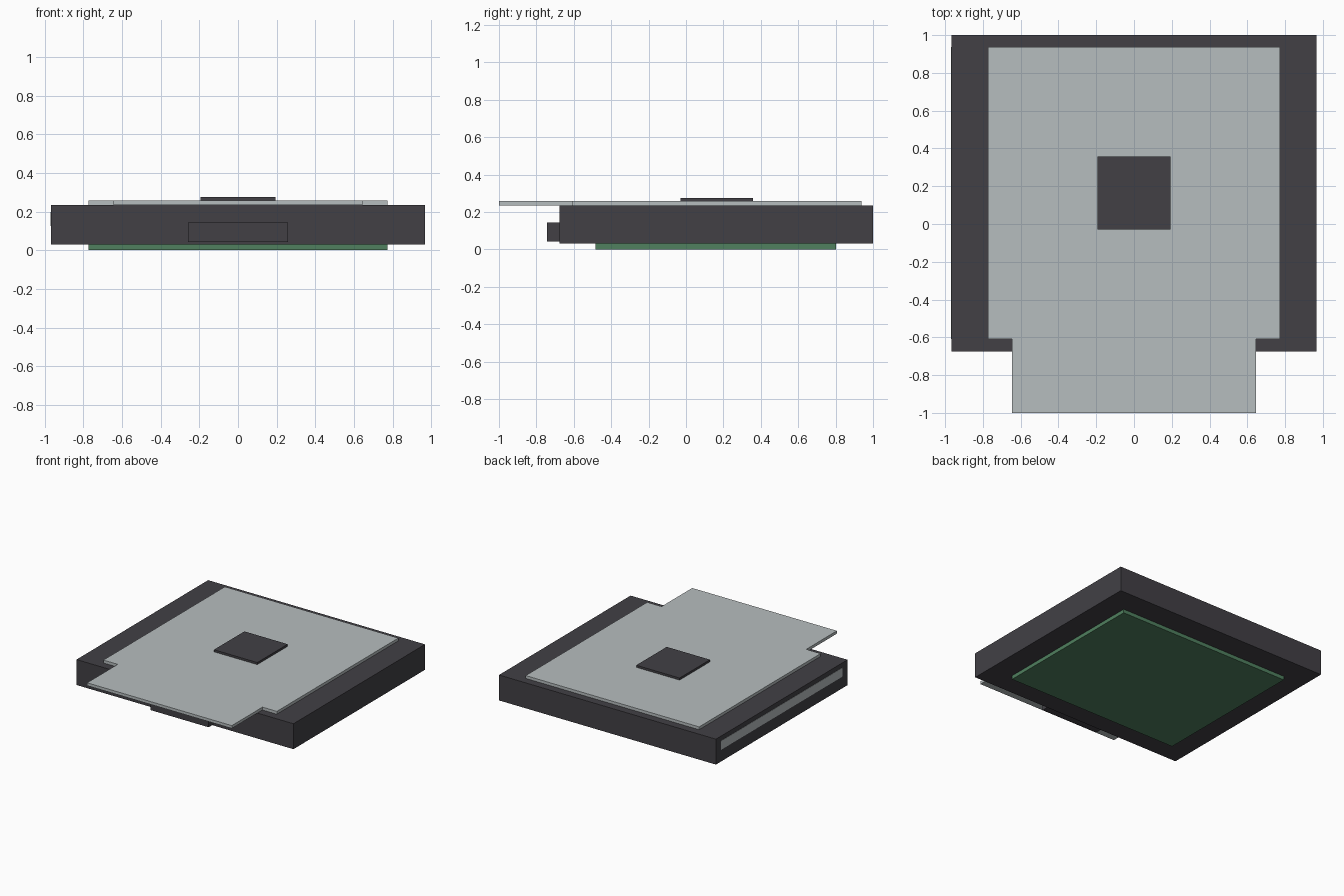
import bpy
import bmesh

cube = bpy.data.objects.get("Cube")
if cube:
    bpy.data.objects.remove(cube, do_unlink=True)


def make_material(name, rgb):
    mat = bpy.data.materials.new(name)
    mat.use_nodes = True
    color = (*rgb, 1.0)
    mat.diffuse_color = color
    mat.node_tree.nodes["Principled BSDF"].inputs["Base Color"].default_value = color
    return mat


charcoal = make_material("charcoal", (0.054, 0.051, 0.06))
light_grey = make_material("light grey", (0.47, 0.51, 0.52))
green = make_material("board green", (0.08, 0.216, 0.114))


def add_slab(name, outline, z_low, z_high, mat):
    """Extrude a flat outline upwards into a solid slab."""
    bm = bmesh.new()
    face = bm.faces.new([bm.verts.new((x, y, z_low)) for x, y in outline])
    result = bmesh.ops.extrude_face_region(bm, geom=[face])
    top = [v for v in result["geom"] if isinstance(v, bmesh.types.BMVert)]
    bmesh.ops.translate(bm, verts=top, vec=(0, 0, z_high - z_low))
    bmesh.ops.recalc_face_normals(bm, faces=bm.faces)
    mesh = bpy.data.meshes.new(name)
    bm.to_mesh(mesh)
    bm.free()
    mesh.materials.append(mat)
    obj = bpy.data.objects.new(name, mesh)
    bpy.context.collection.objects.link(obj)
    return obj


def rectangle(x0, x1, y0, y1):
    return [(x0, y0), (x1, y0), (x1, y1), (x0, y1)]


# Main housing
body_x = 0.967
body_front = -0.675
add_slab("housing", rectangle(-body_x, body_x, body_front, 1.0), 0.03, 0.235, charcoal)

# Front connector
add_slab("front_connector", rectangle(-0.258, 0.258, -0.743, body_front), 0.043, 0.143, charcoal)

# Board underneath
add_slab("bottom_board", rectangle(-0.773, 0.773, -0.483, 0.803), 0.0, 0.03, green)

# Cover plate with a narrower tongue overhanging the front
plate_x, tongue_x = 0.773, 0.645
plate_front, plate_back = -0.61, 0.937
half = [(tongue_x, -1.0), (tongue_x, plate_front), (plate_x, plate_front), (plate_x, plate_back)]
outline = half + [(-x, y) for x, y in reversed(half)]
add_slab("cover_plate", outline, 0.235, 0.258, light_grey)

# Square pad on the cover
add_slab("centre_pad", rectangle(-0.193, 0.193, -0.03, 0.357), 0.258, 0.275, charcoal)

# Thin strip on the right side of the housing
add_slab("side_strip", rectangle(-body_x - 0.002, -body_x + 0.004, plate_front, plate_back),
         0.125, 0.197, light_grey)
